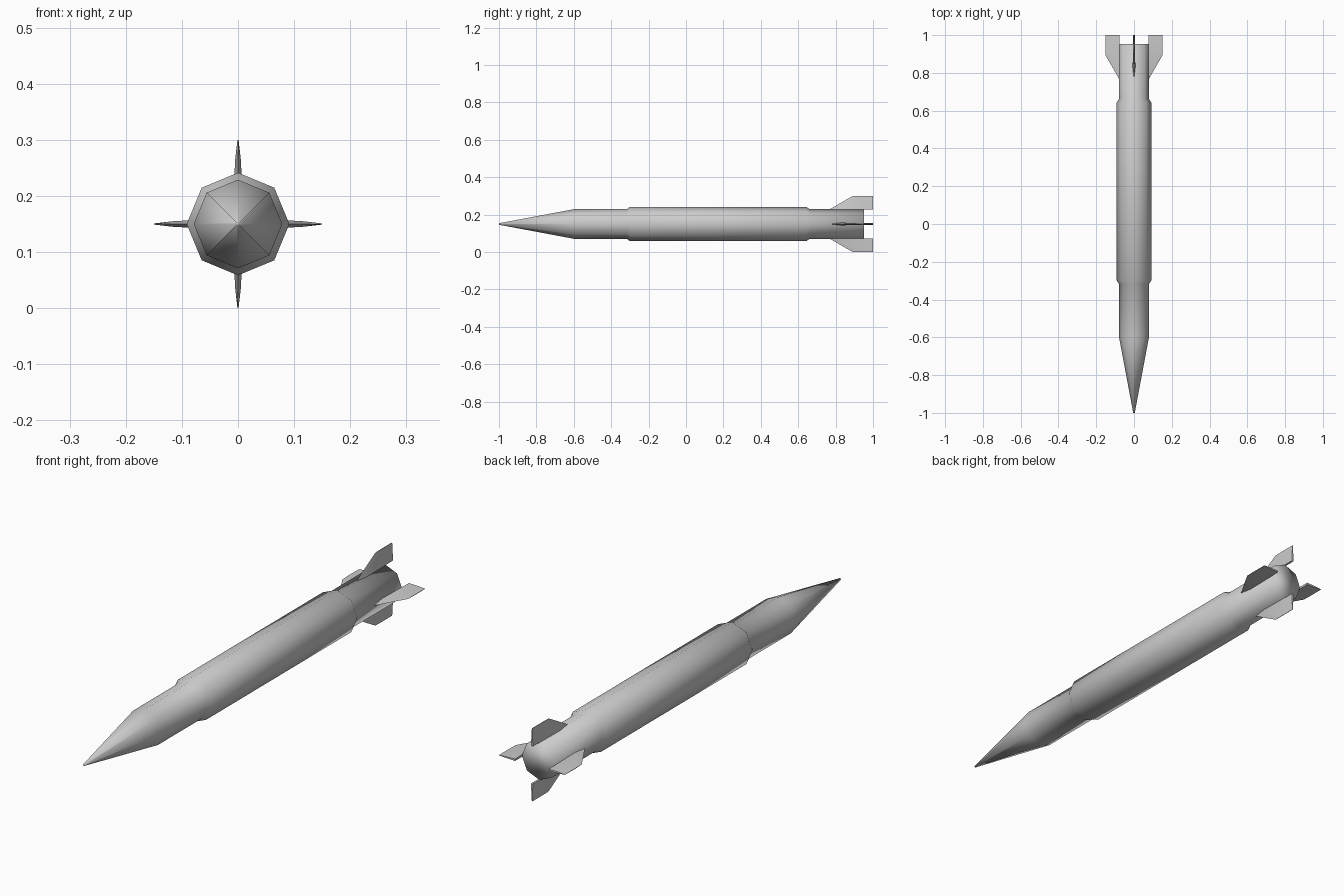
import bpy, bmesh, math
from mathutils import Matrix, Vector

if "Cube" in bpy.data.objects:
    bpy.data.objects.remove(bpy.data.objects["Cube"])

CZ = 0.15  # height of the long axis


def make_object(name, bm, smooth=True):
    bmesh.ops.recalc_face_normals(bm, faces=bm.faces[:])
    me = bpy.data.meshes.new(name)
    bm.to_mesh(me)
    bm.free()
    for p in me.polygons:
        p.use_smooth = smooth
    ob = bpy.data.objects.new(name, me)
    bpy.context.collection.objects.link(ob)
    return ob


def loft(bm, rings):
    # Skin a list of closed point rings and cap both ends
    loops = [[bm.verts.new(p) for p in ring] for ring in rings]
    n = len(loops[0])
    for a, b in zip(loops, loops[1:]):
        for i in range(n):
            j = (i + 1) % n
            bm.faces.new((a[i], a[j], b[j], b[i]))
    bm.faces.new(loops[0])
    bm.faces.new(loops[-1])


# Eight-sided body: (y, radius) from nose to tail
profile = [(-1.0, 0.004), (-0.6, 0.079), (-0.317, 0.079), (-0.3, 0.0915),
           (0.643, 0.0915), (0.662, 0.079), (0.953, 0.079)]
bm = bmesh.new()
loft(bm, [[(r * math.cos(math.tau * k / 8), y, CZ + r * math.sin(math.tau * k / 8))
           for k in range(8)] for y, r in profile])
make_object("rocket_body", bm)

# Fin sections: radius, leading y, thickest y, trailing y, half thickness, trailing half thickness
sections = [(0.077, 0.765, 0.83, 1.0, 0.007, 0.004),
            (0.115, 0.831, 0.88, 1.0, 0.005, 0.003),
            (0.150, 0.892, 0.93, 1.0, 0.001, 0.0007)]
for i, name in enumerate(["right_fin", "top_fin", "left_fin", "bottom_fin"]):
    rot = Matrix.Rotation(-i * math.pi / 2, 4, 'Y')
    bm = bmesh.new()
    loft(bm, [[rot @ Vector(p) + Vector((0, 0, CZ)) for p in
               ((r, le, 0), (r, mid, t), (r, te, tt), (r, te, -tt), (r, mid, -t))]
              for r, le, mid, te, t, tt in sections])
    fin = make_object(name, bm)
    bpy.ops.object.select_all(action='DESELECT')
    fin.select_set(True)
    bpy.context.view_layer.objects.active = fin
    bpy.ops.object.shade_smooth_by_angle(angle=math.radians(35))
